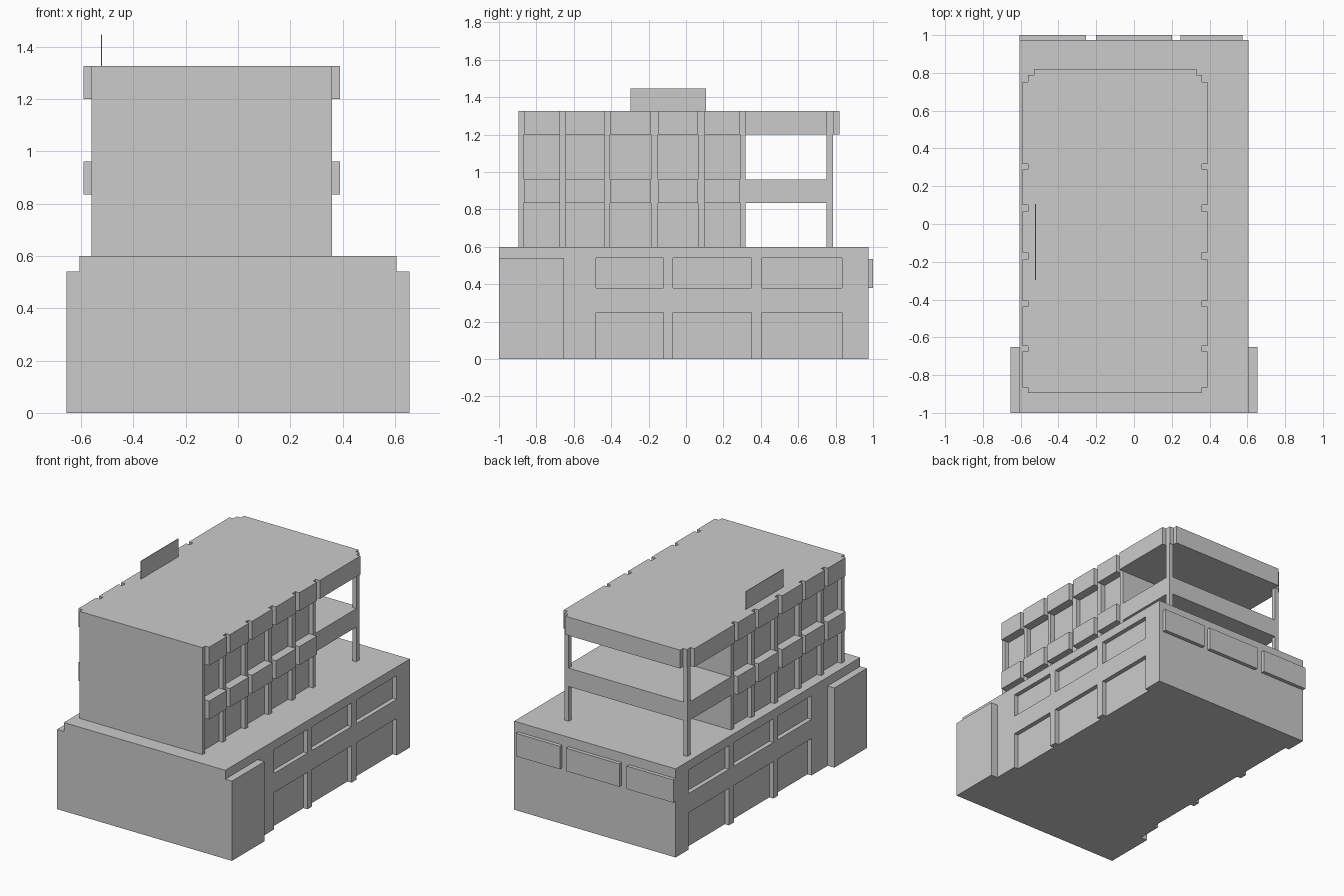
import bpy, bmesh
from mathutils import Matrix

if "Cube" in bpy.data.objects:
    bpy.data.objects.remove(bpy.data.objects["Cube"])


def boxes(name, specs):
    """One object made of axis-aligned boxes given as ((x0,x1),(y0,y1),(z0,z1))."""
    bm = bmesh.new()
    for spec in specs:
        size = [b - a for a, b in spec]
        mid = [(a + b) / 2 for a, b in spec]
        m = Matrix.Translation(mid) @ Matrix.Diagonal((*size, 1))
        bmesh.ops.create_cube(bm, size=1, matrix=m)
    me = bpy.data.meshes.new(name)
    bm.to_mesh(me)
    bm.free()
    ob = bpy.data.objects.new(name, me)
    bpy.context.collection.objects.link(ob)
    return ob


def cut(ob, cutter):
    """Apply a boolean difference and discard the cutter."""
    cutter.hide_render = True
    mod = ob.modifiers.new("cut", 'BOOLEAN')
    mod.object = cutter
    mod.operation = 'DIFFERENCE'
    mod.solver = 'EXACT'
    bpy.context.view_layer.objects.active = ob
    bpy.ops.object.modifier_apply(modifier=mod.name)
    bpy.data.objects.remove(cutter, do_unlink=True)


def both(cx, x0, x1):
    """X ranges of a part on the right side and mirrored about cx."""
    return [(x0, x1), (2 * cx - x1, 2 * cx - x0)]


# Podium with recessed shop fronts and upper windows on both sides
podium = boxes("podium", [((-0.605, 0.605), (-1, 0.975), (0, 0.6))])
window_bays = [(-0.48, -0.12), (-0.07, 0.35), (0.405, 0.835)]
recesses = [(x, y, z) for x in both(0, 0.575, 0.7) for y in window_bays
            for z in [(-0.1, 0.25), (0.38, 0.54)]]
cut(podium, boxes("window_cutter", recesses))

# Wider entrance block: one cheek on each side, flush with the front
boxes("entrance_block", [(x, (-1, -0.652), (0, 0.54)) for x in both(0, 0.605, 0.655)])

# Raised panels along the back
boxes("back_panels", [(x, (0.975, 1.0), (0.38, 0.535))
                      for x in [(-0.605, -0.255), (-0.2, 0.2), (0.245, 0.575)]])

# Tower, centred on x = -0.1
CX, IN, OUT, PANEL = -0.1, 0.33, 0.36, 0.39
FULL = (2 * CX - OUT, OUT)
INNER = (2 * CX - IN, IN)
SLABS = [(0.835, 0.96), (1.2, 1.325)]
STOREYS = [(0.6, 0.835), (0.96, 1.2)]

boxes("floor_slab", [(FULL, (-0.895, 0.785), SLABS[0])])
boxes("roof_slab", [(FULL, (-0.895, 0.788), SLABS[1])])
boxes("enclosed_rooms", [(INNER, (-0.865, 0.318), z) for z in STOREYS])
boxes("front_wall", [(FULL, (-0.895, -0.865), z) for z in STOREYS])

# Side columns, the last pair standing free at the back corners
columns = [(-0.675, -0.645), (-0.437, -0.407), (-0.187, -0.15),
           (0.065, 0.1), (0.288, 0.318), (0.752, 0.785)]
boxes("side_columns", [(x, y, z) for x in both(CX, IN, OUT)
                       for y in columns for z in STOREYS])

# Protruding spandrel panels between the columns
edges = [-0.865] + [v for c in columns for v in c]
bays = list(zip(edges[0::2], edges[1::2]))
spandrels = [(x, y, SLABS[0]) for x in both(CX, OUT, PANEL) for y in bays[:5]]
spandrels += [(x, y, SLABS[1]) for x in both(CX, OUT, PANEL) for y in bays[:6]]
boxes("spandrel_panels", spandrels)
boxes("back_spandrel", [(INNER, (0.788, 0.82), SLABS[1])])

# Thin blank board on the roof edge
boxes("roof_board", [((-0.523, -0.519), (-0.297, 0.107), (1.325, 1.447))])
